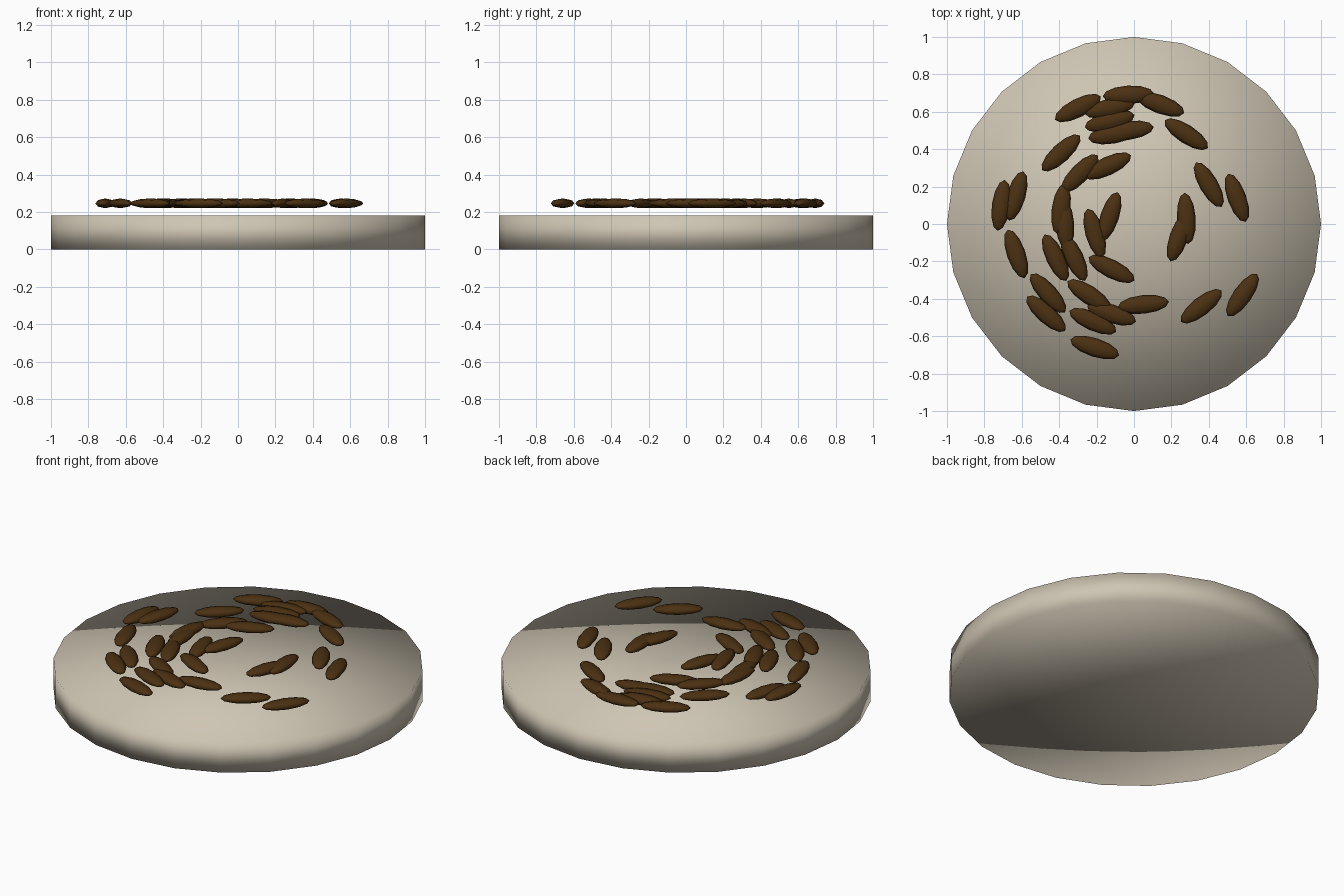
import bpy, bmesh
from math import radians, pi
from mathutils import Matrix

cube = bpy.data.objects.get("Cube")
if cube:
    bpy.data.objects.remove(cube, do_unlink=True)


def material(name, rgb):
    mat = bpy.data.materials.new(name)
    mat.use_nodes = True
    mat.diffuse_color = (*rgb, 1)
    mat.node_tree.nodes["Principled BSDF"].inputs["Base Color"].default_value = (*rgb, 1)
    return mat


def finish(bm, name, mat):
    for face in bm.faces:
        face.smooth = True
    mesh = bpy.data.meshes.new(name)
    bm.to_mesh(mesh)
    bm.free()
    mesh.materials.append(mat)
    obj = bpy.data.objects.new(name, mesh)
    bpy.context.collection.objects.link(obj)
    return obj


cream = material("cream", (0.62, 0.56, 0.45))
brown = material("dark brown", (0.07, 0.03, 0.006))

# Round base: a softly shaded disc with fan caps
THICK = 0.18
bm = bmesh.new()
bmesh.ops.create_cone(bm, cap_ends=True, cap_tris=True, segments=24,
                      radius1=1, radius2=1, depth=THICK,
                      matrix=Matrix.Translation((0, 0, THICK / 2)))
finish(bm, "base_disc", cream)

# One seed: a slender low-poly ellipsoid lying along x
bm = bmesh.new()
bmesh.ops.create_uvsphere(bm, u_segments=8, v_segments=6, radius=1,
                          matrix=Matrix.Diagonal((0.137, 0.05, 0.026, 1)) @ Matrix.Rotation(pi / 2, 4, "Y"))
seed = finish(bm, "seed", brown)

# Scattered seeds: x, y, heading in degrees
SEEDS = [
    (-.30, .62, 27), (-.03, .69, 3), (-.13, .62, 12), (.14, .64, -20),
    (-.13, .55, 14), (-.11, .48, 10), (-.03, .50, 8), (.28, .48, -33),
    (-.39, .38, 43), (-.29, .27, 46), (-.14, .31, 25), (.40, .21, -60),
    (.55, .14, -70), (.28, .03, -86), (.24, -.07, 71), (-.71, .10, 82),
    (-.63, .15, 74), (-.63, -.16, -71), (-.39, .08, 82), (-.37, 0, -86),
    (-.42, -.18, -65), (-.32, -.18, -65), (-.13, .04, 72), (-.21, -.05, -74),
    (-.12, -.24, -27), (-.46, -.37, -48), (-.47, -.48, -42), (-.24, -.38, -33),
    (.05, -.43, 6), (-.12, -.48, -18), (-.22, -.52, -24), (-.21, -.66, -18),
    (.36, -.44, 38), (.58, -.38, 55),
]
for i, (x, y, heading) in enumerate(SEEDS):
    obj = seed if i == 0 else bpy.data.objects.new("seed", seed.data)
    if i:
        bpy.context.collection.objects.link(obj)
    obj.location = (x, y, 0.246)
    obj.rotation_euler.z = radians(heading)
